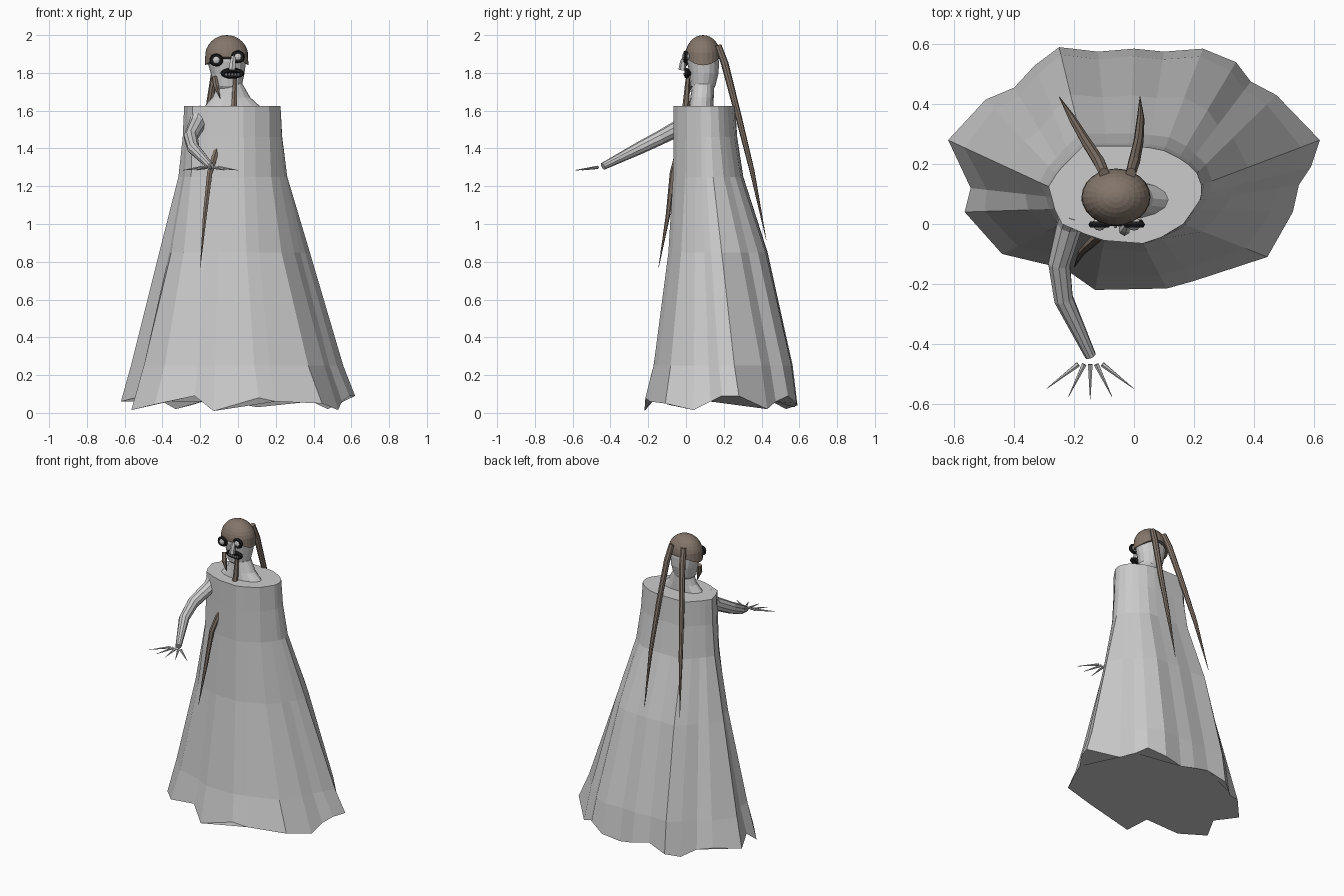
import bpy, bmesh
from math import sin, cos, tau
from mathutils import Vector

cube = bpy.data.objects.get("Cube")
if cube:
    bpy.data.objects.remove(cube)


def material(name, r, g, b):
    m = bpy.data.materials.new(name)
    m.use_nodes = True
    m.diffuse_color = (r, g, b, 1)
    m.node_tree.nodes["Principled BSDF"].inputs["Base Color"].default_value = (r, g, b, 1)
    return m


CLOTH = material("pale grey cloth", .6, .6, .6)
SKIN = material("pale skin", .6, .6, .6)
HAIR = material("brown hair", .23, .18, .145)
BLACK = material("black", .012, .012, .012)


def finish(name, bm, mat):
    bmesh.ops.recalc_face_normals(bm, faces=bm.faces)
    mesh = bpy.data.meshes.new(name)
    bm.to_mesh(mesh)
    bm.free()
    mesh.materials.append(mat)
    ob = bpy.data.objects.new(name, mesh)
    bpy.context.collection.objects.link(ob)
    return ob


def loft(name, rings, mat):
    """Skin a stack of equal-length rings and close both ends."""
    bm = bmesh.new()
    rows = [[bm.verts.new(p) for p in ring] for ring in rings]
    n = len(rows[0])
    for a, b in zip(rows, rows[1:]):
        for i in range(n):
            j = (i + 1) % n
            bm.faces.new((a[i], a[j], b[j], b[i]))
    bm.faces.new(rows[0])
    bm.faces.new(rows[-1])
    return finish(name, bm, mat)


def oval(x, y, z, rx, ry, n=16):
    return [(x + rx * cos(tau * i / n), y + ry * sin(tau * i / n), z) for i in range(n)]


def limb(name, path, radii, mat, n=8):
    """Tapered tube through a few points."""
    pts = [Vector(p) for p in path]
    rings = []
    for i, p in enumerate(pts):
        d = pts[min(i + 1, len(pts) - 1)] - pts[max(i - 1, 0)]
        side = d.cross(Vector((1, .01, .02))).normalized()
        up = d.cross(side).normalized()
        rings.append([p + radii[i] * (side * cos(tau * k / n) + up * sin(tau * k / n))
                      for k in range(n)])
    return loft(name, rings, mat)


def ball(name, centre, size, mat, segments=12):
    bm = bmesh.new()
    bmesh.ops.create_uvsphere(bm, u_segments=segments, v_segments=segments // 2, radius=1)
    for v in bm.verts:
        v.co = Vector(centre) + v.co * Vector(size)
    return finish(name, bm, mat)


def hoop(name, centre, rx, rz, thick, mat, n=16, m=6):
    """Upright oval ring facing the front."""
    bm = bmesh.new()
    grid = []
    for i in range(n):
        a = tau * i / n
        row = []
        for k in range(m):
            b = tau * k / m
            row.append(bm.verts.new((centre[0] + (rx + thick * cos(b)) * cos(a),
                                     centre[1] + thick * sin(b),
                                     centre[2] + (rz + thick * cos(b)) * sin(a))))
        grid.append(row)
    for i in range(n):
        for k in range(m):
            bm.faces.new((grid[i][k], grid[i - 1][k], grid[i - 1][k - 1], grid[i][k - 1]))
    return finish(name, bm, mat)


# Cloak: pleated hem lofted up to a small flat collar
hem = [(.62, .28, .09), (.475, .43, .02), (.39, .475, .06), (.34, .54, .09),
       (.23, .585, .05), (.1, .575, .03), (0, .585, .05), (-.12, .575, .08),
       (-.25, .59, .04), (-.33, .53, .02), (-.4, .455, .06), (-.495, .415, .08),
       (-.62, .28, .06), (-.545, .12, .08), (-.565, .04, .015), (-.44, -.1, .045),
       (-.23, -.15, .09), (-.13, -.22, .01), (.11, -.215, .08), (.2, -.19, .06),
       (.445, -.11, .05), (.53, .04, .015), (.55, .13, .06), (.59, .19, .09)]
collar = [(.225, .13), (.21, .17), (.18, .2), (.15, .22), (.1, .245), (.05, .255),
          (-.015, .26), (-.09, .26), (-.17, .26), (-.21, .22), (-.24, .19), (-.26, .165),
          (-.285, .125), (-.275, .09), (-.265, .05), (-.24, 0), (-.16, -.035),
          (-.1, -.055), (.03, -.065), (.09, -.045), (.165, 0), (.2, .05), (.22, .08),
          (.225, .1)]


def cloak_ring(z, f):
    ring = []
    for (hx, hy, hz), (cx, cy) in zip(hem, collar):
        g = f + 1.8 * (hy - .2) * f * (1 - f)
        ring.append((cx + (hx - cx) * g, cy + (hy - cy) * g, hz if f == 1 else z))
    return ring


loft("cloak", [cloak_ring(z, f) for z, f in
               ((1.625, 0), (1.46, .02), (1.25, .08), (.85, .36), (.25, .82), (0, 1))], CLOTH)

# Neck and face
loft("neck", [oval(-.03, .08, 1.62, .15, .065), oval(-.035, .085, 1.67, .1, .062),
              oval(-.04, .09, 1.74, .065, .058)], SKIN)
loft("face", [oval(-.05, .09, 1.705, .055, .05), oval(-.055, .09, 1.73, .075, .065),
              oval(-.055, .095, 1.8, .09, .078), oval(-.06, .09, 1.86, .102, .084),
              oval(-.06, .09, 1.93, .09, .075)], SKIN)

# Hair cap: half a sphere whose rim dips over the ears
bm = bmesh.new()
bmesh.ops.create_uvsphere(bm, u_segments=24, v_segments=16, radius=1)
bmesh.ops.delete(bm, geom=[v for v in bm.verts if v.co.z < -.01], context="VERTS")
bmesh.ops.holes_fill(bm, edges=bm.edges)
for v in bm.verts:
    x, y, z = v.co
    dip = .045 * x * x if z < .01 else 0
    v.co = (-.06 + .115 * x, .09 + .095 * y, 1.885 + .115 * z - dip)
finish("hair_cap", bm, HAIR)

# Eyes, nose and mouth
for side, x, z in (("right", -.115, 1.868), ("left", .0, 1.885)):
    hoop(side + "_eye_rim", (x, -.002, z), .025, .022, .012, BLACK)
    ball(side + "_eye", (x, .0, z), (.024, .022, .024), SKIN)
limb("nose", [(-.022, .0, 1.9), (-.028, -.015, 1.86), (-.032, -.02, 1.815)],
     (.008, .016, .02), SKIN, 6)
hoop("mouth", (-.03, .004, 1.798), .05, .016, .013, BLACK)
ball("mouth_inside", (-.03, .016, 1.798), (.045, .012, .015), BLACK)
for i in range(5):
    x = -.062 + .016 * i
    ball("tooth", (x, -.008, 1.792), (.006, .006, .009), SKIN, 8)

# Beard tufts: a short one, and a long one that slips through the cloak front
limb("short_beard", [(-.125, .03, 1.78), (-.115, .015, 1.73), (-.095, .01, 1.665)],
     (.014, .016, .002), HAIR, 6)
limb("long_beard", [(-.015, .01, 1.77), (-.02, .0, 1.63), (-.105, -.03, 1.42),
                    (-.15, -.07, 1.27), (-.175, -.095, 1.05), (-.2, -.145, .77)],
     (.012, .018, .018, .016, .012, .001), HAIR, 6)

# Two long braids down the back
for side, xs in (("right", (-.1, -.115, -.16, -.205, -.25)), ("left", (-.01, .0, .015, .022, .02))):
    limb(side + "_braid", [(xs[0], .17, 1.945), (xs[1], .205, 1.85), (xs[2], .275, 1.58),
                           (xs[3], .35, 1.28), (xs[4], .425, .915)],
         (.018, .02, .017, .013, .001), HAIR)

# Raised right arm with loose, pointed fingers
limb("right_arm", [(-.2, .05, 1.6), (-.215, .0, 1.53), (-.25, -.13, 1.46),
                   (-.235, -.25, 1.4), (-.145, -.44, 1.305)],
     (.045, .045, .038, .033, .019), SKIN, 10)
for i in range(-2, 3):
    reach = .585 - .009 * i * i
    limb("finger", [(-.146 + .02 * i, -.468, 1.3), (-.146 + .0725 * i, -reach, 1.285)],
         (.009, .001), SKIN, 6)
